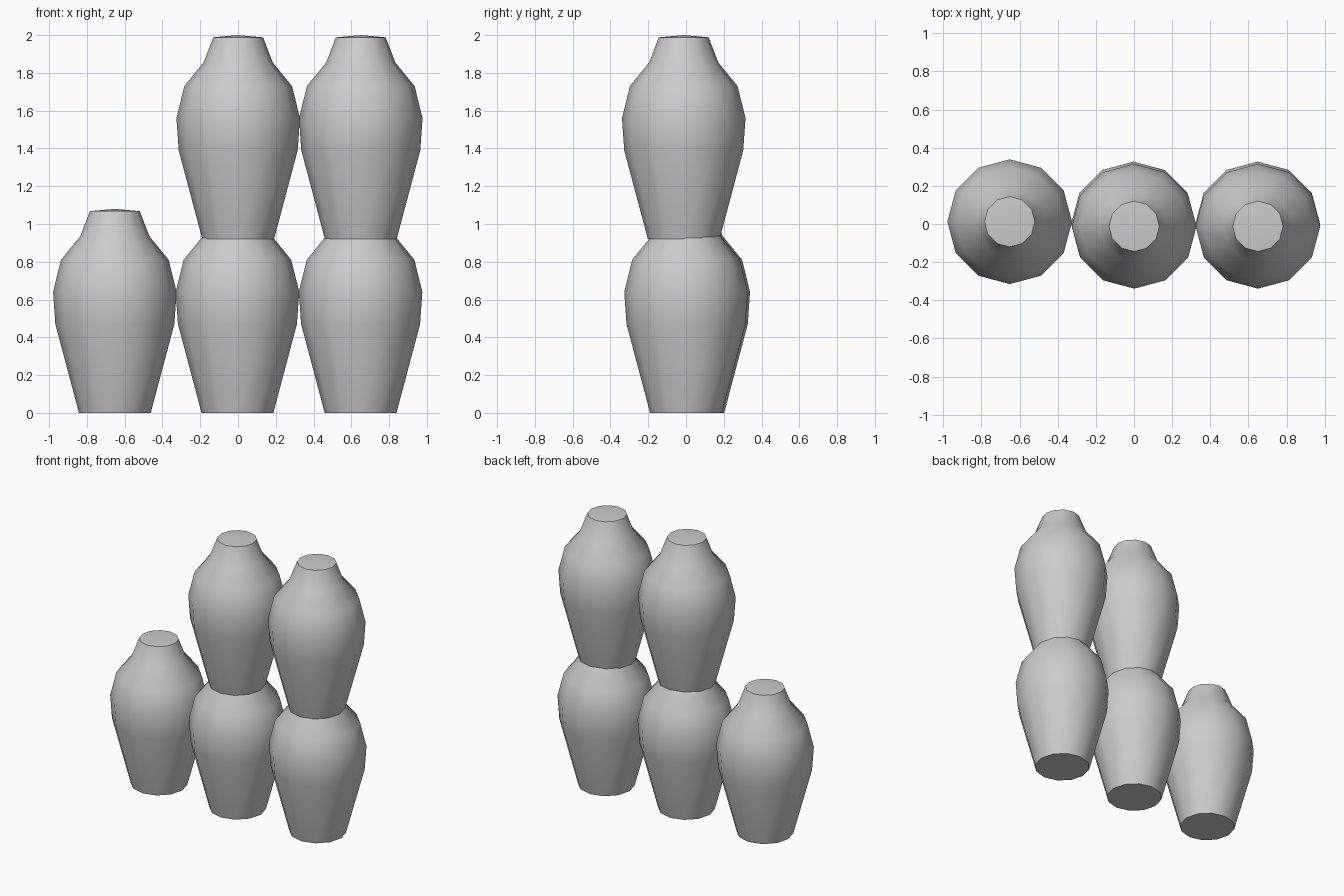
import bpy, bmesh, math

if "Cube" in bpy.data.objects:
    bpy.data.objects.remove(bpy.data.objects["Cube"])

SIDES = 12
# (radius, height) from foot to lip
PROFILE = [(0.19, 0.0), (0.315, 0.47), (0.327, 0.64), (0.285, 0.81),
           (0.183, 0.935), (0.132, 1.068)]
LID_APEX = 1.08


def make_vase(name, x, y, z):
    bm = bmesh.new()
    rings = []
    for r, h in PROFILE:
        rings.append([bm.verts.new((r * math.cos(2 * math.pi * i / SIDES),
                                    r * math.sin(2 * math.pi * i / SIDES), h))
                      for i in range(SIDES)])
    # Body and neck walls
    for low, high in zip(rings, rings[1:]):
        for i in range(SIDES):
            j = (i + 1) % SIDES
            bm.faces.new((low[i], low[j], high[j], high[i]))
    # Flat foot and slightly raised lid
    bm.faces.new(rings[0][::-1])
    apex = bm.verts.new((0, 0, LID_APEX))
    for i in range(SIDES):
        bm.faces.new((rings[-1][i], rings[-1][(i + 1) % SIDES], apex))
    mesh = bpy.data.meshes.new(name)
    bm.to_mesh(mesh)
    bm.free()
    vase = bpy.data.objects.new(name, mesh)
    vase.location = (x, y, z)
    bpy.context.collection.objects.link(vase)
    bpy.ops.object.select_all(action='DESELECT')
    vase.select_set(True)
    bpy.context.view_layer.objects.active = vase
    bpy.ops.object.shade_smooth_by_angle(angle=math.radians(35))


# Lower row
make_vase("vase_left", -0.652, 0.012, 0)
make_vase("vase_middle_lower", -0.003, 0.0, 0)
make_vase("vase_right_lower", 0.649, 0.0, 0)
# Stacked row
make_vase("vase_middle_upper", 0.001, -0.012, 0.92)
make_vase("vase_right_upper", 0.65, -0.012, 0.92)
